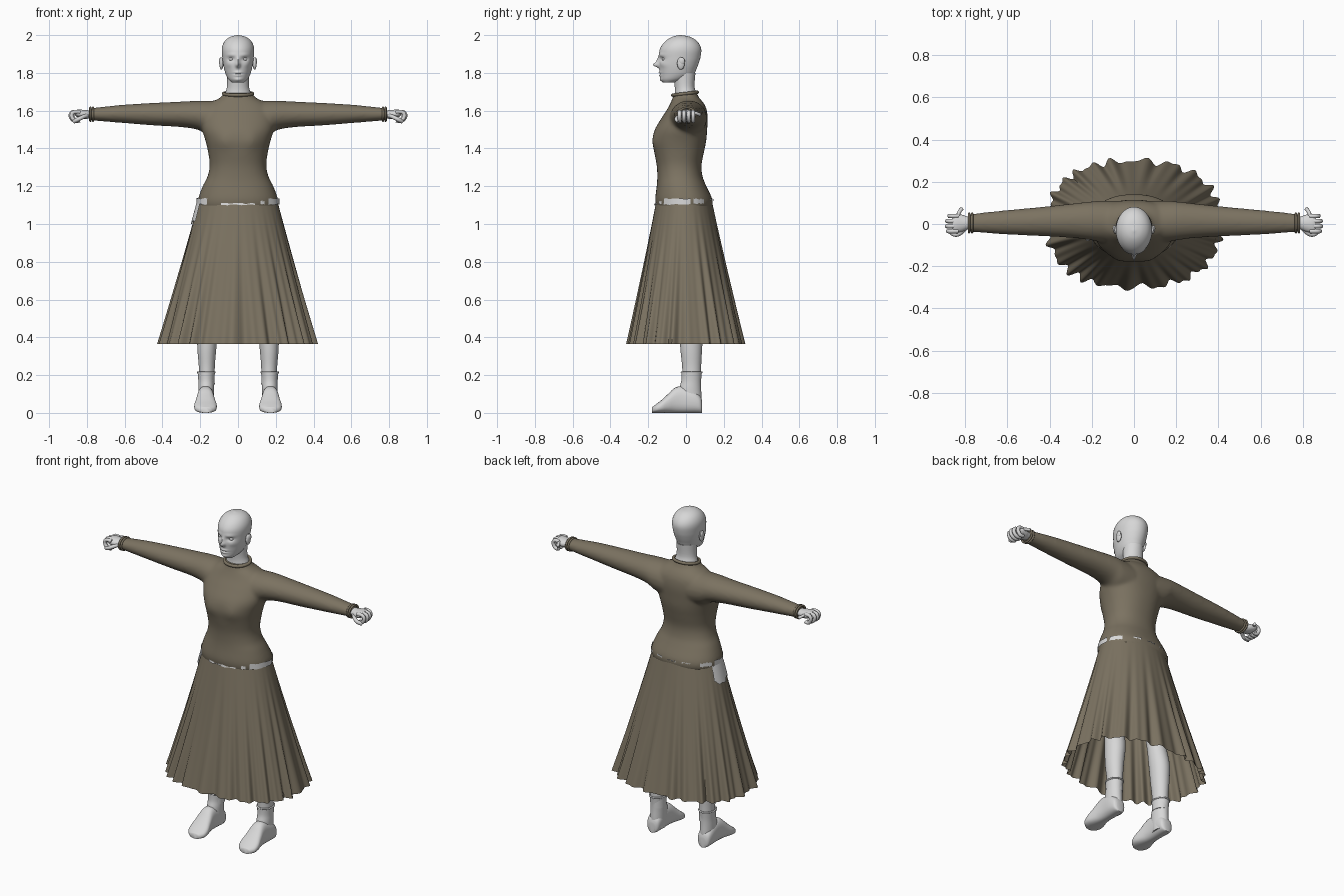
import bpy, bmesh, math, random
from mathutils import Vector

if "Cube" in bpy.data.objects:
    bpy.data.objects.remove(bpy.data.objects["Cube"])

random.seed(4)


def material(name, rgb):
    m = bpy.data.materials.new(name)
    m.diffuse_color = (*rgb, 1)
    m.use_nodes = True
    m.node_tree.nodes["Principled BSDF"].inputs["Base Color"].default_value = m.diffuse_color
    return m


SKIN = material("pale_grey_skin", (0.68, 0.68, 0.68))
CLOTH = material("brown_cloth", (0.2, 0.17, 0.12))


def finish(name, bm, mat, angle=60):
    bmesh.ops.recalc_face_normals(bm, faces=bm.faces)
    me = bpy.data.meshes.new(name)
    bm.to_mesh(me)
    bm.free()
    ob = bpy.data.objects.new(name, me)
    bpy.context.collection.objects.link(ob)
    me.materials.append(mat)
    bpy.ops.object.select_all(action='DESELECT')
    ob.select_set(True)
    bpy.context.view_layer.objects.active = ob
    bpy.ops.object.shade_smooth_by_angle(angle=math.radians(angle))
    return ob


def spline(rows, steps):
    """Smoothly interpolate rows of numbers."""
    out = []
    for i in range(len(rows) - 1):
        p0, p1, p2 = rows[max(i - 1, 0)], rows[i], rows[i + 1]
        p3 = rows[min(i + 2, len(rows) - 1)]
        for k in range(steps):
            t = k / steps
            out.append([0.5 * (2 * b + (c - a) * t + (2 * a - 5 * b + 4 * c - d) * t * t
                               + (3 * b - a - 3 * c + d) * t ** 3)
                        for a, b, c, d in zip(p0, p1, p2, p3)])
    return out + [list(rows[-1])]


def power(c, e):
    return math.copysign(abs(c) ** (2 / e), c)


def loft(bm, rows, axis='z', n=32, steps=4, e=2.0, sign=1):
    """Closed skin through oval sections (t, u0, u1, v0, v1) along an axis."""
    rings = []
    for t, u0, u1, v0, v1 in spline(rows, steps):
        ring = []
        for i in range(n):
            a = math.tau * i / n
            u = (u0 + u1) / 2 + (u1 - u0) / 2 * power(math.cos(a), e)
            v = (v0 + v1) / 2 + (v1 - v0) / 2 * power(math.sin(a), e)
            p = {'z': (u, v, t), 'x': (sign * t, u, v), 'y': (u, t, v)}[axis]
            ring.append(bm.verts.new(p))
        rings.append(ring)
    for a, b in zip(rings, rings[1:]):
        for i in range(n):
            j = (i + 1) % n
            bm.faces.new((a[i], a[j], b[j], b[i]))
    bm.faces.new(rings[0])
    bm.faces.new(rings[-1])


def tube(name, pts, r, mat, cyclic=False):
    cu = bpy.data.curves.new(name, 'CURVE')
    cu.dimensions = '3D'
    cu.bevel_depth, cu.bevel_resolution, cu.use_fill_caps = r, 3, True
    cu.resolution_u = 5
    sp = cu.splines.new('NURBS')
    sp.points.add(len(pts) - 1)
    for p, co in zip(sp.points, pts):
        p.co = (*co, 1)
    sp.order_u, sp.use_endpoint_u, sp.use_cyclic_u = 3, True, cyclic
    ob = bpy.data.objects.new(name, cu)
    cu.materials.append(mat)
    bpy.context.collection.objects.link(ob)


def ball(bm, loc, size):
    vs = bmesh.ops.create_uvsphere(bm, u_segments=20, v_segments=12, radius=1)['verts']
    for v in vs:
        v.co = Vector([c * s + l for c, s, l in zip(v.co, size, loc)])


# Head with a sculpted face
bm = bmesh.new()
head = [(1.748, .03, -.12, -.06), (1.765, .05, -.133, 0), (1.79, .064, -.137, .04),
        (1.82, .073, -.14, .055), (1.85, .079, -.142, .067), (1.88, .083, -.142, .076),
        (1.92, .086, -.14, .081), (1.95, .08, -.125, .072), (1.975, .064, -.10, .05),
        (1.992, .038, -.07, .018), (2.0, .004, -.035, -.027)]
loft(bm, [(z, -w, w, f, b) for z, w, f, b in head], n=72, steps=6)
bumps = [(0, 1.842, .010, .013, -.030), (0, 1.865, .008, .022, -.012),
         (.036, 1.873, .016, .010, .012), (.036, 1.895, .025, .008, -.005),
         (0, 1.802, .020, .005, -.008), (0, 1.787, .018, .005, -.007),
         (0, 1.795, .022, .003, .005), (0, 1.763, .02, .01, -.006),
         (.05, 1.845, .018, .016, -.005)]
for v in bm.verts:
    if v.co.y < -.03:
        x, z = abs(v.co.x), v.co.z
        v.co.y += sum(d * math.exp(-((x - bx) / sx) ** 2 - ((z - bz) / sz) ** 2)
                      for bx, bz, sx, sz, d in bumps)
finish("head", bm, SKIN, 80)

bm = bmesh.new()
loft(bm, [(1.64, -.08, .08, -.07, .065), (1.69, -.068, .068, -.06, .055),
          (1.73, -.058, .058, -.06, .045), (1.80, -.058, .058, -.07, .05)])
finish("neck", bm, SKIN)

bm = bmesh.new()
for s in (1, -1):
    ball(bm, (s * .088, -.027, 1.85), (.011, .02, .033))
    ball(bm, (s * .093, -.022, 1.862), (.008, .016, .02))
finish("ears", bm, SKIN)
bm = bmesh.new()
for s in (1, -1):
    ball(bm, (s * .035, -.117, 1.873), (.014, .011, .009))
finish("eyes", bm, SKIN)

# Bodice: torso and sleeves fused into one garment
bm = bmesh.new()
torso = [(1.085, .208, -.155, .138), (1.13, .212, -.163, .14), (1.20, .187, -.155, .108),
         (1.25, .162, -.152, .088), (1.31, .15, -.155, .082), (1.38, .158, -.168, .095),
         (1.44, .172, -.177, .107), (1.50, .19, -.165, .112), (1.56, .195, -.13, .115),
         (1.61, .18, -.098, .108), (1.645, .14, -.08, .09), (1.67, .092, -.07, .068),
         (1.695, .074, -.065, .058)]
loft(bm, [(z, -w, w, f, b) for z, w, f, b in torso], n=64, e=2.2)
for v in bm.verts:
    if v.co.y < -.05:
        v.co.y -= .008 * math.exp(-((abs(v.co.x) - .075) / .04) ** 2 - ((v.co.z - 1.44) / .05) ** 2)
sleeve = [(.08, -.09, .11, 1.45, 1.652), (.16, -.085, .11, 1.47, 1.653),
          (.21, -.076, .106, 1.498, 1.653), (.30, -.065, .096, 1.513, 1.648),
          (.45, -.057, .08, 1.522, 1.641), (.60, -.05, .066, 1.534, 1.632),
          (.70, -.043, .056, 1.542, 1.622), (.785, -.036, .046, 1.549, 1.613)]
for s in (1, -1):
    loft(bm, sleeve, 'x', sign=s)
bodice = finish("bodice", bm, CLOTH)
rm = bodice.modifiers.new("fuse", 'REMESH')
rm.mode, rm.voxel_size, rm.use_smooth_shade = 'VOXEL', .009, True
sm = bodice.modifiers.new("soften", 'SMOOTH')
sm.factor, sm.iterations = .5, 8


# Skirt: flared oval with folds that deepen toward the hem
def skirt_point(a, z, off=0.0):
    t = max(0, (1.108 - z) / .743)
    e = 2 + .4 * t
    fold = (.6 * math.sin(23 * a + 1.6 * math.sin(3 * a)) + .4 * math.sin(37 * a + 2 * math.cos(2 * a)))
    k = .020 * t ** 1.6 * fold + off
    return Vector(((.212 + .198 * t + k) * power(math.cos(a), e),
                   -.01 * (1 - t) + (.150 + .150 * t + k) * power(math.sin(a), e), z))


def grid(name, a0, a1, z_of, nu, nv, mat, off=0.0):
    """Sheet over the hip or skirt surface between two angles."""
    bm = bmesh.new()
    g = []
    for i in range(nu + 1):
        a = a0 + (a1 - a0) * i / nu
        lo, hi = z_of(i / nu)
        g.append([bm.verts.new(skirt_point(a, lo + (hi - lo) * j / nv, off)) for j in range(nv + 1)])
    for p, q in zip(g, g[1:]):
        for j in range(nv):
            bm.faces.new((p[j], q[j], q[j + 1], p[j + 1]))
    bmesh.ops.remove_doubles(bm, verts=bm.verts, dist=1e-5)
    return finish(name, bm, mat)


grid("skirt", 0, math.tau, lambda u: (.365, 1.108), 280, 16, CLOTH)

# Skin showing in ragged patches along the waistline
patches = [(-114, -66, 1.098, 1.113), (-57, -50, 1.10, 1.125), (-43, 12, 1.10, 1.137),
           (18, 42, 1.105, 1.137), (60, 73, 1.122, 1.136), (84, 98, 1.122, 1.134),
           (108, 122, 1.122, 1.136), (138, 160, 1.105, 1.135), (166, 222, 1.10, 1.138)]
for k, (a0, a1, lo, hi) in enumerate(patches):
    grid(f"waist_patch_{k + 1}", math.radians(a0), math.radians(a1),
         lambda u: (lo + random.uniform(0, .007), hi - random.uniform(0, .007)), 10, 1, SKIN, .007)
grid("hip_patch", math.radians(160), math.radians(204),
     lambda u: (.985 + .05 * abs(u - .45) + random.uniform(0, .02), 1.108), 10, 5, SKIN, .009)


# Trim rings at neck, wrists and ankles
def oval(fn, n=20):
    return [fn(math.cos(math.tau * i / n), math.sin(math.tau * i / n)) for i in range(n)]


tube("collar", oval(lambda c, s: (.077 * c, -.005 + .066 * s, 1.69 + .008 * s)), .009, CLOTH, True)

for s, side in ((1, "left"), (-1, "right")):
    for k, x in enumerate((.768, .782)):
        tube(f"{side}_cuff_{k + 1}",
             oval(lambda c, q: (s * x, .005 + .044 * c, 1.581 + .035 * q)), .006, CLOTH, True)

    # Hand: wrist, palm, curled fingers and thumb
    bm = bmesh.new()
    loft(bm, [(.75, -.025, .035, 1.56, 1.602), (.79, -.026, .036, 1.558, 1.602),
              (.815, -.036, .044, 1.556, 1.604), (.845, -.042, .048, 1.562, 1.606),
              (.862, -.034, .04, 1.575, 1.602)], 'x', n=20, sign=s)
    finish(f"{side}_palm", bm, SKIN)
    for k in range(4):
        y = -.034 + .024 * k
        d = (.0, .006, .004, -.006)[k]
        path = [(.835, 1.592), (.866 + d, 1.598), (.884 + d, 1.58), (.876 + d, 1.555),
                (.855, 1.542), (.838, 1.548)]
        tube(f"{side}_finger_{k + 1}", [(s * px, y, pz) for px, pz in path], .0105, SKIN)
    tube(f"{side}_thumb", [(s * .80, -.02, 1.575), (s * .825, -.048, 1.565),
                           (s * .855, -.052, 1.55), (s * .868, -.038, 1.543)], .011, SKIN)
    tube(f"{side}_little_finger_tip", [(s * .835, .04, 1.59), (s * .83, .06, 1.585),
                                       (s * .815, .074, 1.578)], .009, SKIN)

    # Leg up to the hip
    bm = bmesh.new()
    leg = [(.15, .165, .042, -.02, .08), (.24, .165, .042, -.02, .08), (.34, .165, .05, -.03, .085),
           (.45, .16, .056, -.035, .09), (.6, .15, .055, -.045, .065), (.8, .125, .075, -.07, .08),
           (1.0, .1, .09, -.1, .1), (1.08, .1, .085, -.09, .09)]
    loft(bm, [(z, s * x - w, s * x + w, f, b) for z, x, w, f, b in leg], n=28)
    finish(f"{side}_leg", bm, SKIN)

    # Ankle boot: shaft, foot and rim
    bm = bmesh.new()
    cx = s * .168
    loft(bm, [(.02, cx - .04, cx + .04, -.02, .08), (.08, cx - .041, cx + .041, -.035, .082),
              (.13, cx - .042, cx + .042, -.035, .08), (.17, cx - .042, cx + .042, -.025, .08),
              (.215, cx - .046, cx + .046, -.025, .084)], n=28)
    foot = [(.086, .022, .06), (.075, .038, .09), (.04, .044, .12), (-.02, .043, .14),
            (-.06, .046, .132), (-.095, .053, .1), (-.13, .06, .068), (-.16, .054, .045),
            (-.18, .03, .03)]
    loft(bm, [(y, cx + s * .004 - w, cx + s * .004 + w, 0, h) for y, w, h in foot],
         'y', n=28, e=2.5)
    finish(f"{side}_boot", bm, SKIN)
    tube(f"{side}_boot_rim", oval(lambda c, q: (cx + .045 * c, .03 + .054 * q, .215)), .005, SKIN, True)
